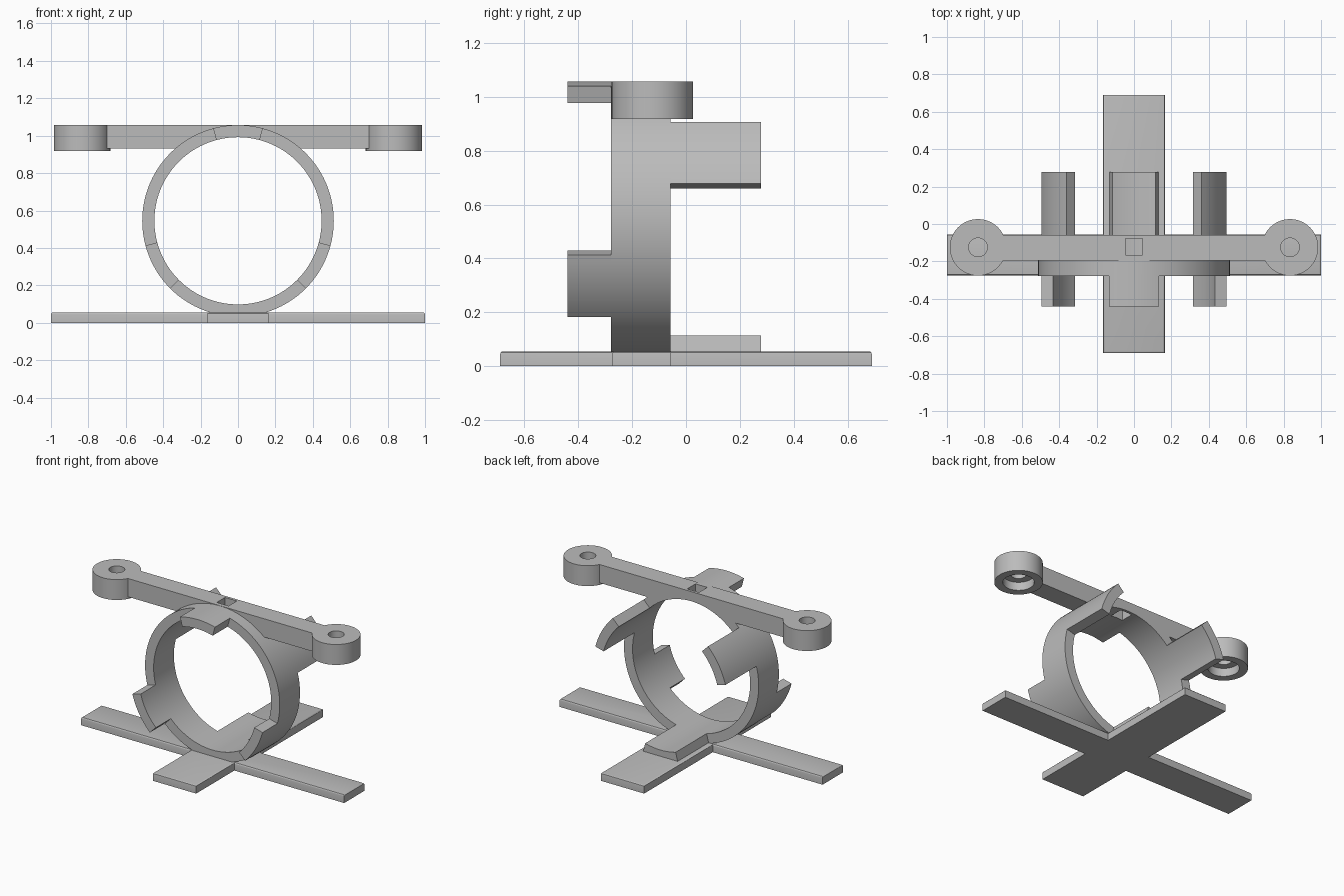
import bpy, bmesh, math

if "Cube" in bpy.data.objects:
    bpy.data.objects.remove(bpy.data.objects["Cube"])

CZ, RO, RI = 0.545, 0.512, 0.447      # ring centre height, outer and inner radius
Y0, Y1 = -0.278, -0.058               # ring front and back
SEG = 120

grey = bpy.data.materials.new("plain grey")
grey.diffuse_color = (0.5, 0.5, 0.5, 1)
grey.use_nodes = True
grey.node_tree.nodes["Principled BSDF"].inputs["Base Color"].default_value = grey.diffuse_color


def finish(name, bm, smooth=True):
    bmesh.ops.recalc_face_normals(bm, faces=bm.faces[:])
    mesh = bpy.data.meshes.new(name)
    bm.to_mesh(mesh)
    bm.free()
    mesh.materials.append(grey)
    ob = bpy.data.objects.new(name, mesh)
    bpy.context.collection.objects.link(ob)
    if smooth:
        bpy.ops.object.select_all(action='DESELECT')
        ob.select_set(True)
        bpy.context.view_layer.objects.active = ob
        bpy.ops.object.shade_smooth_by_angle(angle=math.radians(30))
    return ob


def prism(points, offset):
    """Extrude a flat outline along offset."""
    bm = bmesh.new()
    face = bm.faces.new([bm.verts.new(p) for p in points])
    geom = bmesh.ops.extrude_face_region(bm, geom=[face], use_keep_orig=True)["geom"]
    bmesh.ops.translate(bm, vec=offset, verts=[v for v in geom if isinstance(v, bmesh.types.BMVert)])
    bmesh.ops.recalc_face_normals(bm, faces=bm.faces[:])
    return bm


def lathe(bm, profile, segments, place):
    """Closed ring swept from (radius, height) pairs."""
    loops = []
    for i in range(segments):
        a = 2 * math.pi * i / segments
        loops.append([bm.verts.new(place(r * math.cos(a), r * math.sin(a), h)) for r, h in profile])
    n = len(profile)
    for i in range(segments):
        a, b = loops[i], loops[(i + 1) % segments]
        for j in range(n):
            bm.faces.new((a[j], b[j], b[(j + 1) % n], a[(j + 1) % n]))
    bmesh.ops.recalc_face_normals(bm, faces=bm.faces[:])


# Cross-shaped base with softened top edges
w, ln, f, b = 0.165, 0.69, -0.275, -0.055
outline = [(-w, -ln), (w, -ln), (w, f), (1, f), (1, b), (w, b),
           (w, ln), (-w, ln), (-w, b), (-1, b), (-1, f), (-w, f)]
bm = prism([(x, y, 0) for x, y in outline], (0, 0, 0.055))
rim = [e for e in bm.edges if all(v.co.z > 0.05 for v in e.verts)]
bmesh.ops.bevel(bm, geom=rim, offset=0.01, segments=3, profile=0.5, affect='EDGES')
finish("cross_base", bm)

# Ring with three tabs pulled forward and three pulled back
bm = bmesh.new()
lathe(bm, [(RI, Y0), (RO, Y0), (RO, Y1), (RI, Y1)], SEG, lambda u, v, h: (u, h, CZ + v))
for side, length, centres in ((-1, 0.162, (90, 210, 330)), (1, 0.336, (30, 150, 270))):
    for c in centres:
        picked = []
        for face in bm.faces:
            m = face.calc_center_median()
            ang = math.degrees(math.atan2(m.z - CZ, m.x))
            near = abs((ang - c + 180) % 360 - 180) < 15
            level = abs(m.y - (Y0 if side < 0 else Y1)) < 1e-4
            if near and level and face.normal.y * side > 0.9:
                picked.append(face)
        geom = bmesh.ops.extrude_face_region(bm, geom=picked)["geom"]
        bmesh.ops.translate(bm, vec=(0, side * length, 0),
                            verts=[v for v in geom if isinstance(v, bmesh.types.BMVert)])
        bm.normal_update()
ring = finish("tabbed_ring", bm)

# Top crossbar, hollowed underneath to follow the ring
ra, zb, zt = 0.45, 0.932, 1.058
start = math.asin((zb - CZ) / ra)
arc = [start + (math.pi - 2 * start) * i / 24 for i in range(25)]
side_pts = [(0.72, zt), (0.72, zb)] + [(ra * math.cos(a), CZ + ra * math.sin(a)) for a in arc]
side_pts += [(-0.72, zb), (-0.72, zt)]
bar = finish("crossbar", prism([(x, -0.195, z) for x, z in side_pts], (0, 0.137, 0)))

# Round end bosses with a through hole and a wider recess below
for name, s in (("left_boss", -1), ("right_boss", 1)):
    bm = bmesh.new()
    lathe(bm, [(0.05, zt), (0.151, zt), (0.151, 0.918), (0.098, 0.918), (0.098, 0.975), (0.05, 0.975)],
          64, lambda u, v, h: (s * 0.834 + u, -0.125 + v, h))
    finish(name, bm)

# Square hole through bar and ring crown
h = 0.045
cutter = finish("square_hole_cutter",
                prism([(x, -0.122 + y, 0.9) for x, y in ((-h, -h), (h, -h), (h, h), (-h, h))],
                      (0, 0, 0.3)), smooth=False)
cutter.hide_render = True
cutter.hide_viewport = True
for ob in (ring, bar):
    mod = ob.modifiers.new("square hole", 'BOOLEAN')
    mod.operation, mod.solver, mod.object = 'DIFFERENCE', 'EXACT', cutter
